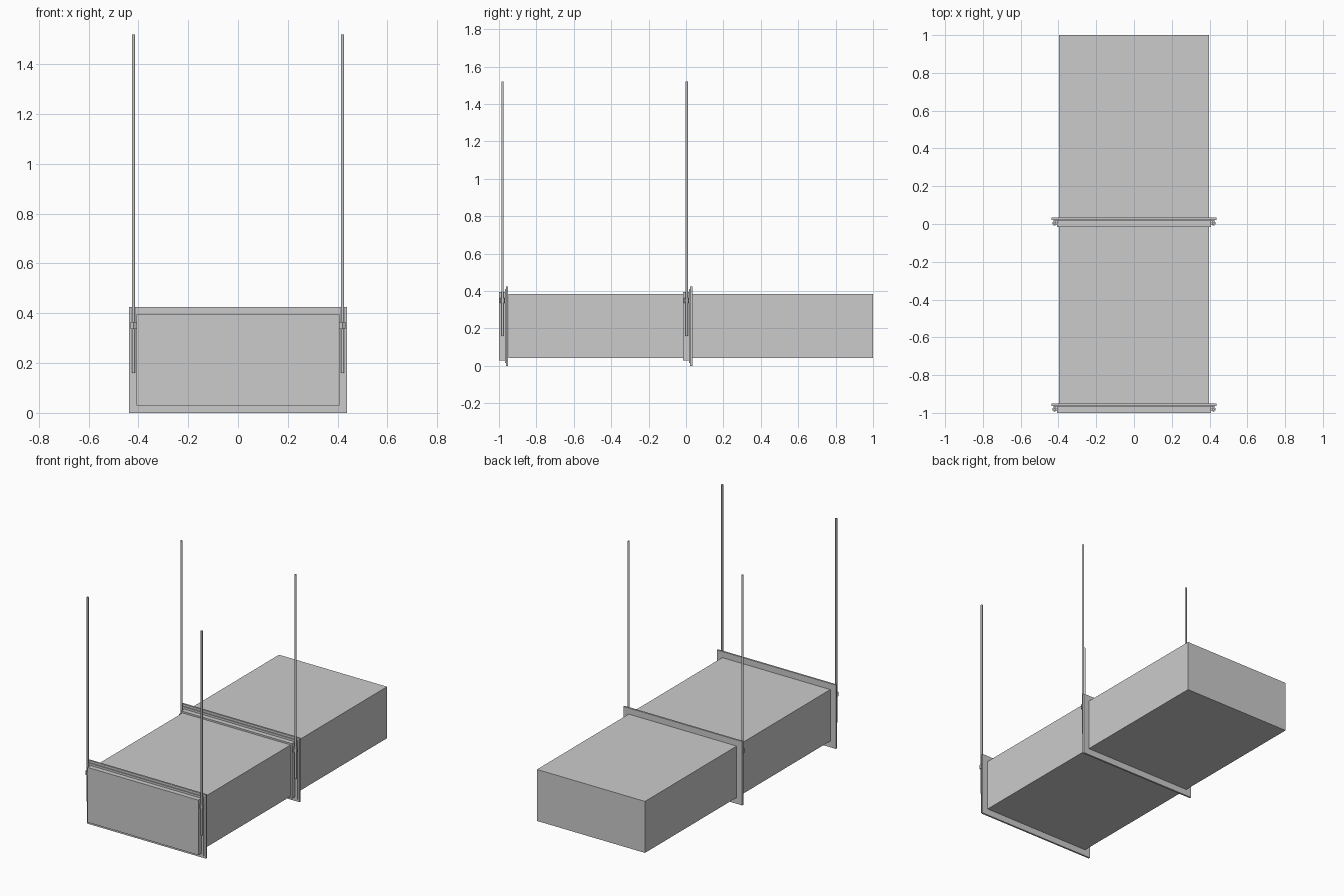
import bpy

if "Cube" in bpy.data.objects:
    bpy.data.objects.remove(bpy.data.objects["Cube"])


def box(name, x, y0, y1, z0, z1):
    """Box symmetric in x, with half width x."""
    bpy.ops.mesh.primitive_cube_add(size=1, location=(0, (y0 + y1) / 2, (z0 + z1) / 2))
    ob = bpy.context.object
    ob.name = name
    ob.scale = (2 * x, y1 - y0, z1 - z0)
    bpy.ops.object.transform_apply(location=False, rotation=False, scale=True)
    return ob


def post(name, x, y, z0, z1, radius, sides):
    bpy.ops.mesh.primitive_cylinder_add(vertices=sides, radius=radius, depth=z1 - z0,
                                        location=(x, y, (z0 + z1) / 2))
    ob = bpy.context.object
    ob.name = name
    if sides > 8:
        bpy.ops.object.shade_smooth_by_angle()
    return ob


# Two duct sections, each starting behind a joint
box("duct_front", 0.398, -0.95, -0.015, 0.042, 0.385)
box("duct_rear", 0.398, 0.035, 1.0, 0.042, 0.385)

# Joints: collar, thin gasket, flange plate, and a pair of hanger rods with nuts
for label, y in (("front", -0.984), ("middle", 0.001)):
    box(f"collar_{label}", 0.408, y - 0.016, y + 0.017, 0.03, 0.396)
    box(f"gasket_{label}", 0.425, y + 0.016, y + 0.021, 0.015, 0.41)
    box(f"flange_{label}", 0.438, y + 0.021, y + 0.033, 0.0, 0.425)
    for side, x in (("left", -0.42), ("right", 0.42)):
        post(f"hanger_rod_{label}_{side}", x, y + 0.003, 0.16, 1.52, 0.0065, 16)
        post(f"hanger_nut_{label}_{side}", x, y + 0.003, 0.337, 0.364, 0.0135, 6)
